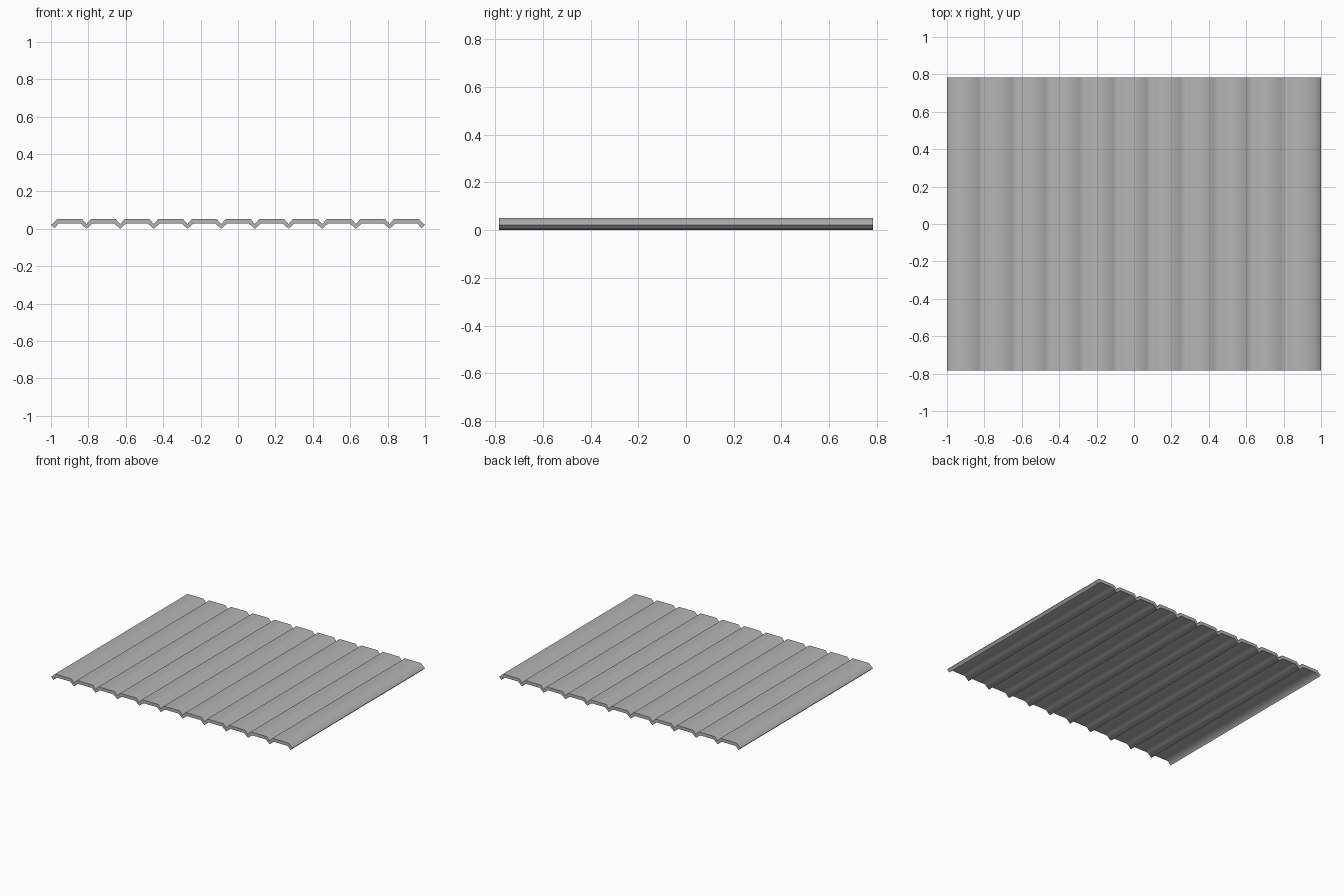
import bpy

if "Cube" in bpy.data.objects:
    bpy.data.objects.remove(bpy.data.objects["Cube"])

RIBS = 11            # flat panels across the sheet
PITCH = 0.18         # distance between valleys
RUN = 0.028          # half width of a valley
Z_LOW, Z_HIGH = 0.0125, 0.040
THICK = 0.025
DEPTH = 0.783        # half length along y

# Centre line of the corrugated profile
x0 = -RIBS * PITCH / 2
profile = [(x0, Z_LOW)]
for i in range(RIBS):
    a = x0 + i * PITCH
    profile += [(a + RUN, Z_HIGH), (a + PITCH - RUN, Z_HIGH), (a + PITCH, Z_LOW)]

# Extrude the profile along y
verts = [(x, y, z) for y in (-DEPTH, DEPTH) for x, z in profile]
n = len(profile)
faces = [(i, i + 1, n + i + 1, n + i) for i in range(n - 1)]
mesh = bpy.data.meshes.new("corrugated_sheet")
mesh.from_pydata(verts, [], faces)
sheet = bpy.data.objects.new("corrugated_sheet", mesh)
bpy.context.collection.objects.link(sheet)
bpy.context.view_layer.objects.active = sheet
sheet.select_set(True)

# Dark grey metal
metal = bpy.data.materials.new("dark_grey_metal")
metal.diffuse_color = (0.46, 0.46, 0.46, 1)
metal.use_nodes = True
metal.node_tree.nodes["Principled BSDF"].inputs["Base Color"].default_value = metal.diffuse_color
mesh.materials.append(metal)

# Sheet thickness, centred on the profile
solid = sheet.modifiers.new("thickness", 'SOLIDIFY')
solid.thickness = THICK
solid.offset = 0
bpy.ops.object.modifier_apply(modifier=solid.name)

# Smooth bends and valleys, crisp cut edges
bpy.ops.object.shade_smooth()
mesh = sheet.data
for edge in mesh.edges:
    p, q = (mesh.vertices[v].co for v in edge.vertices)
    along_profile = abs(p.y - q.y) < 0.001
    side_lip = min(abs(p.x), abs(q.x)) > 0.975
    edge.use_edge_sharp = along_profile or side_lip
